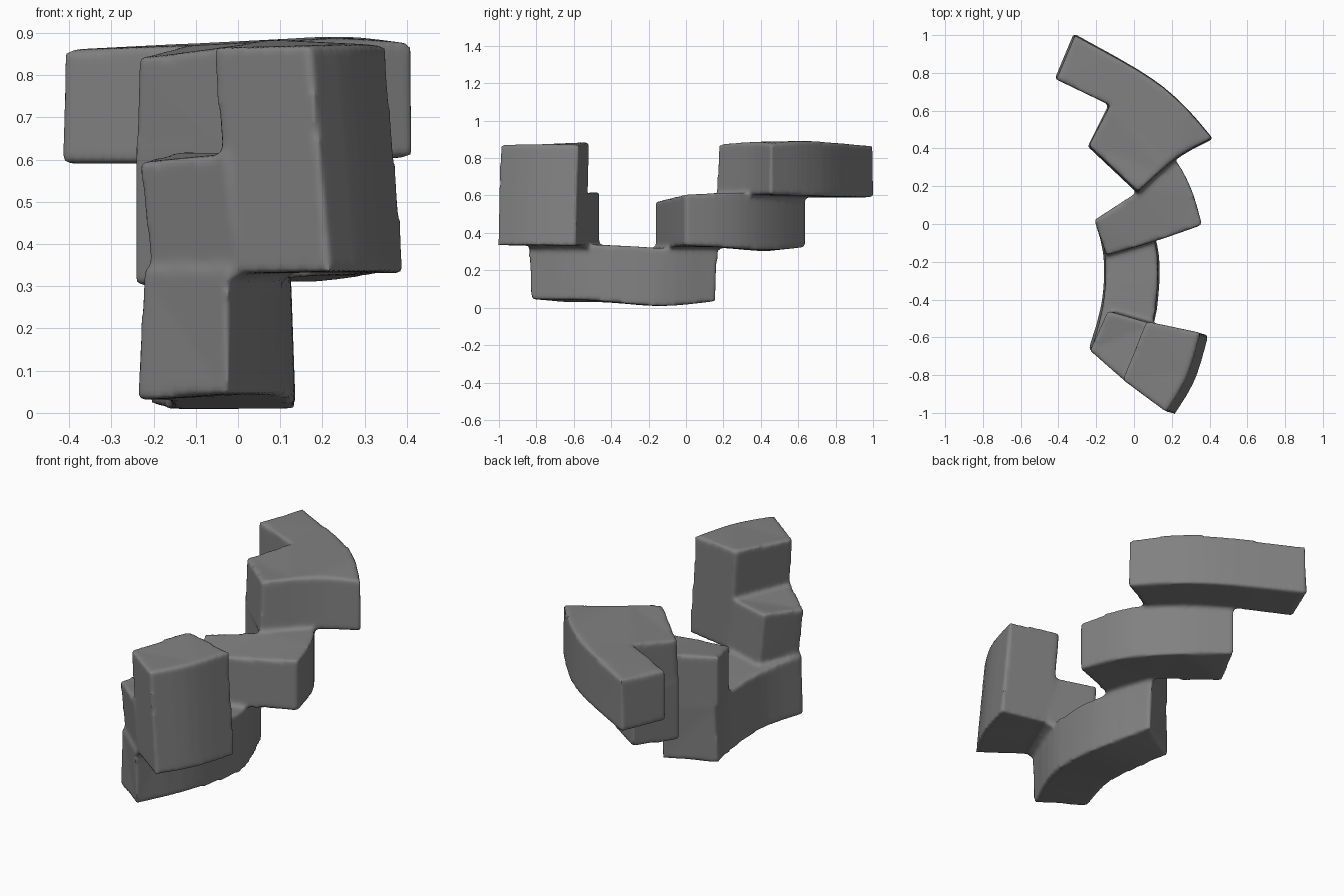
import bpy, bmesh
from mathutils import Vector

cube = bpy.data.objects.get("Cube")
if cube:
    bpy.data.objects.remove(cube, do_unlink=True)

grey = bpy.data.materials.new("stone grey")
colour = (0.22, 0.22, 0.22, 1)
grey.diffuse_color = colour
grey.use_nodes = True
grey.node_tree.nodes["Principled BSDF"].inputs["Base Color"].default_value = colour


def round_shallow(points):
    """Cut the shallow corners of an outline so that long sides read as curves."""
    result = []
    for i, p in enumerate(points):
        before, after = points[i - 1], points[(i + 1) % len(points)]
        if (p - before).xy.angle((after - p).xy) < .6:
            result += [p.lerp(before, .25), p.lerp(after, .25)]
        else:
            result.append(p)
    return result


def add_block(bm, outline, scale=(1, 1), lean=(0, 0)):
    """Upright block; each outline point is x, y, underside height, top height."""
    points = round_shallow(round_shallow([Vector(p) for p in outline]))
    centre = sum(points, Vector((0, 0, 0, 0))) / len(points)
    low, high = [], []
    for x, y, bottom, top in points:
        low.append(bm.verts.new((x, y, bottom)))
        high.append(bm.verts.new((centre.x + (x - centre.x) * scale[0] + lean[0],
                                  centre.y + (y - centre.y) * scale[1] + lean[1], top)))
    bm.faces.new(low)
    bm.faces.new(high)
    for i in range(len(low)):
        j = (i + 1) % len(low)
        bm.faces.new((low[i], low[j], high[j], high[i]))


bm = bmesh.new()

# Bottom arc
add_block(bm, [(-.24, -.66, .03, .34), (-.025, -.83, .045, .34), (.11, -.55, .045, .34),
               (.14, -.3, .02, .33), (.13, -.1, .005, .315), (.03, .16, .035, .33),
               (-.21, .02, .02, .33), (-.155, -.16, .005, .315), (-.165, -.42, .03, .335)],
          scale=(.93, 1.03))
# Middle arc
add_block(bm, [(-.21, .02, .32, .59), (-.145, -.165, .31, .565), (.12, -.09, .32, .585),
               (.36, -.005, .335, .605), (.31, .18, .325, .615), (.22, .35, .31, .615),
               (.06, .51, .31, .615), (-.13, .64, .325, .615), (-.245, .41, .3, .615),
               (.02, .17, .32, .605)])
# Top arc, with an inner spur
add_block(bm, [(-.42, .77, .59, .86), (-.32, 1.01, .59, .865), (.08, .79, .595, .885),
               (.27, .63, .6, .895), (.42, .45, .605, .875), (.23, .355, .6, .89),
               (.02, .16, .6, .875), (-.245, .41, .59, .84), (-.13, .63, .59, .87)],
          scale=(.98, .97))
# Front step
add_block(bm, [(-.205, -.67, .32, .595), (0, -.85, .32, .615), (.13, -.53, .32, .615),
               (-.11, -.46, .32, .62)], lean=(-.03, 0))
# Tall front tower
add_block(bm, [(-.015, -.84, .33, .865), (.215, -1.01, .335, .87), (.33, -.83, .335, .875),
               (.395, -.59, .33, .87), (.11, -.53, .335, .885)], lean=(-.045, .015))

bmesh.ops.recalc_face_normals(bm, faces=bm.faces)
bmesh.ops.triangulate(bm, faces=bm.faces)
mesh = bpy.data.meshes.new("stepped_arc_blocks")
bm.to_mesh(mesh)
bm.free()
mesh.materials.append(grey)
blocks = bpy.data.objects.new("stepped_arc_blocks", mesh)
bpy.context.collection.objects.link(blocks)

# Fuse the blocks and soften their edges
fuse = blocks.modifiers.new("fuse", 'REMESH')
fuse.mode = 'VOXEL'
fuse.voxel_size = .012
fuse.use_smooth_shade = True
soften = blocks.modifiers.new("soften", 'SMOOTH')
soften.factor = .5
soften.iterations = 5
